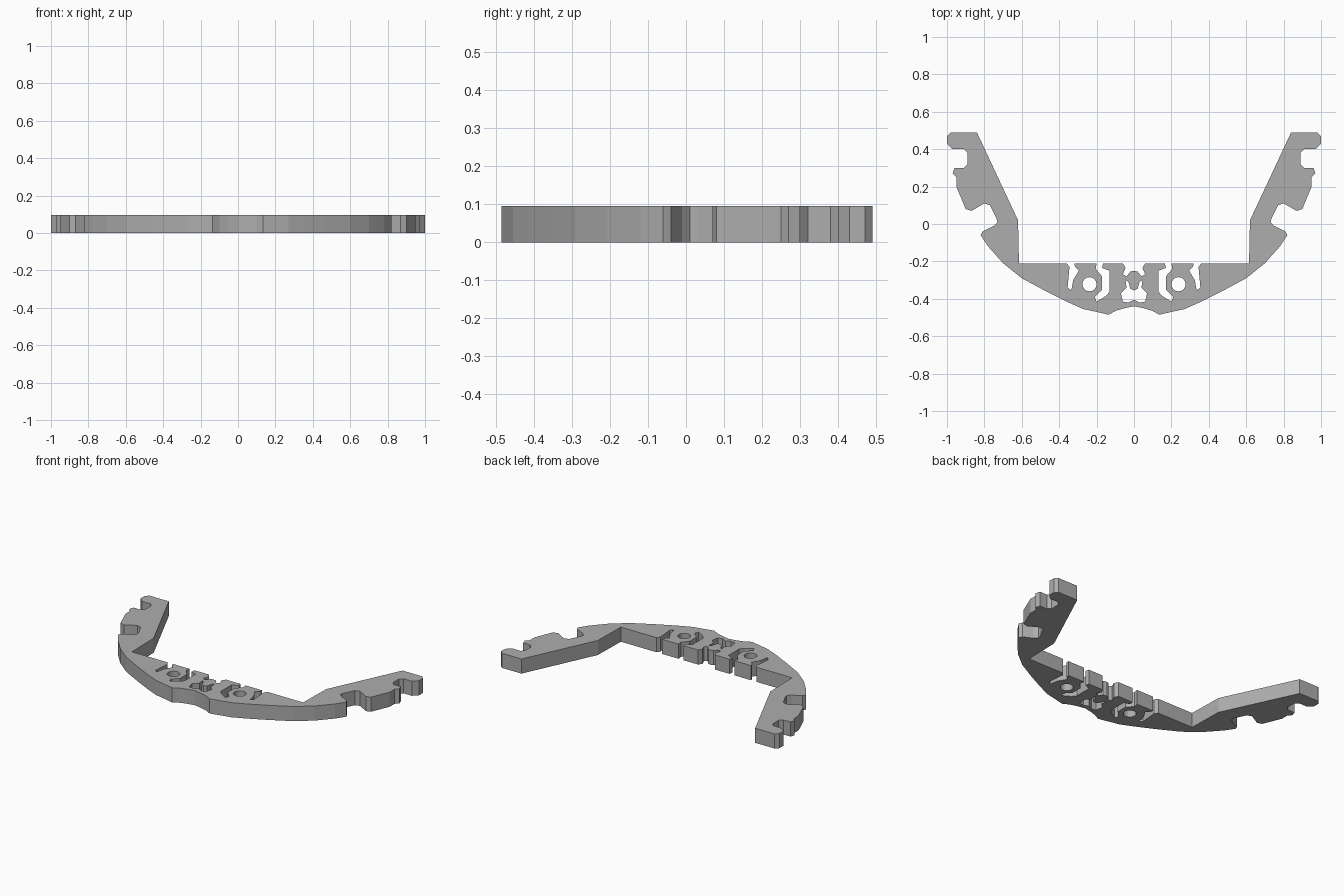
import bpy
import math

cube = bpy.data.objects.get("Cube")
if cube:
    bpy.data.objects.remove(cube, do_unlink=True)

THICK = 0.095

# Single grey plastic
grey = bpy.data.materials.new("grey plastic")
grey.use_nodes = True
colour = (0.42, 0.42, 0.42, 1)
grey.diffuse_color = colour
grey.node_tree.nodes["Principled BSDF"].inputs["Base Color"].default_value = colour


def mirrored(half):
    """Close a half outline that starts and ends on x = 0."""
    return half + [(-x, y) for x, y in reversed(half) if x > 0]


def circle(cx, cy, r, n=16):
    return [(cx + r * math.cos(2 * math.pi * i / n),
             cy + r * math.sin(2 * math.pi * i / n)) for i in range(n)]


# Outer curve of the bow, from the middle of the front to the hooked arm
front_edge = [(0, -.44), (.05, -.45), (.1, -.465), (.135, -.485), (.2, -.47),
              (.27, -.455), (.36, -.415), (.47, -.36), (.6, -.29), (.7, -.21),
              (.78, -.12)]
hooks = [(.82, -.06), (.81, -.04), (.75, -.01), (.73, .01), (.735, .03),
         (.77, .1), (.8, .11), (.87, .07), (.9, .08), (.95, .2), (.95, .25),
         (.97, .27), (.96, .3), (.91, .3), (.89, .32), (.89, .38), (.91, .4),
         (.97, .4), (1, .43), (1, .47), (.98, .49)]
inner_edge = [(.84, .49), (.62, .02), (.615, -.21)]

# Curved slots open to the straight back edge
outer_slot = [(.36, -.21), (.345, -.23), (.355, -.34), (.335, -.355),
              (.325, -.3), (.295, -.25), (.315, -.23), (.32, -.21)]
inner_slot = [(.2, -.21), (.205, -.24), (.17, -.28), (.17, -.35), (.21, -.39),
              (.2, -.415), (.15, -.385), (.13, -.36), (.13, -.25),
              (.17, -.235), (.165, -.21)]
centre_notch = [(.06, -.21), (.045, -.235), (.06, -.27), (.04, -.28),
                (.02, -.255), (0, -.25)]

# Closed window below the centre link
window = [(0, -.355), (.02, -.345), (.03, -.31), (.045, -.3), (.04, -.34),
          (.07, -.37), (.06, -.415), (.03, -.42), (0, -.405)]

outlines = [mirrored(front_edge + hooks + inner_edge + outer_slot
                     + inner_slot + centre_notch),
            mirrored(window),
            circle(.238, -.322, .038), circle(-.238, -.322, .038)]

# Filled and extruded plate
curve = bpy.data.curves.new("bow_plate", "CURVE")
curve.dimensions = "2D"
curve.fill_mode = "BOTH"
curve.extrude = THICK / 2
for points in outlines:
    spline = curve.splines.new("POLY")
    spline.points.add(len(points) - 1)
    for p, (x, y) in zip(spline.points, points):
        p.co = (x, y, 0, 1)
    spline.use_cyclic_u = True
curve.materials.append(grey)

plate = bpy.data.objects.new("bow_plate", curve)
plate.location.z = THICK / 2
bpy.context.collection.objects.link(plate)
bpy.ops.object.select_all(action="DESELECT")
plate.select_set(True)
bpy.context.view_layer.objects.active = plate
bpy.ops.object.convert(target="MESH")
bpy.ops.object.shade_flat()
